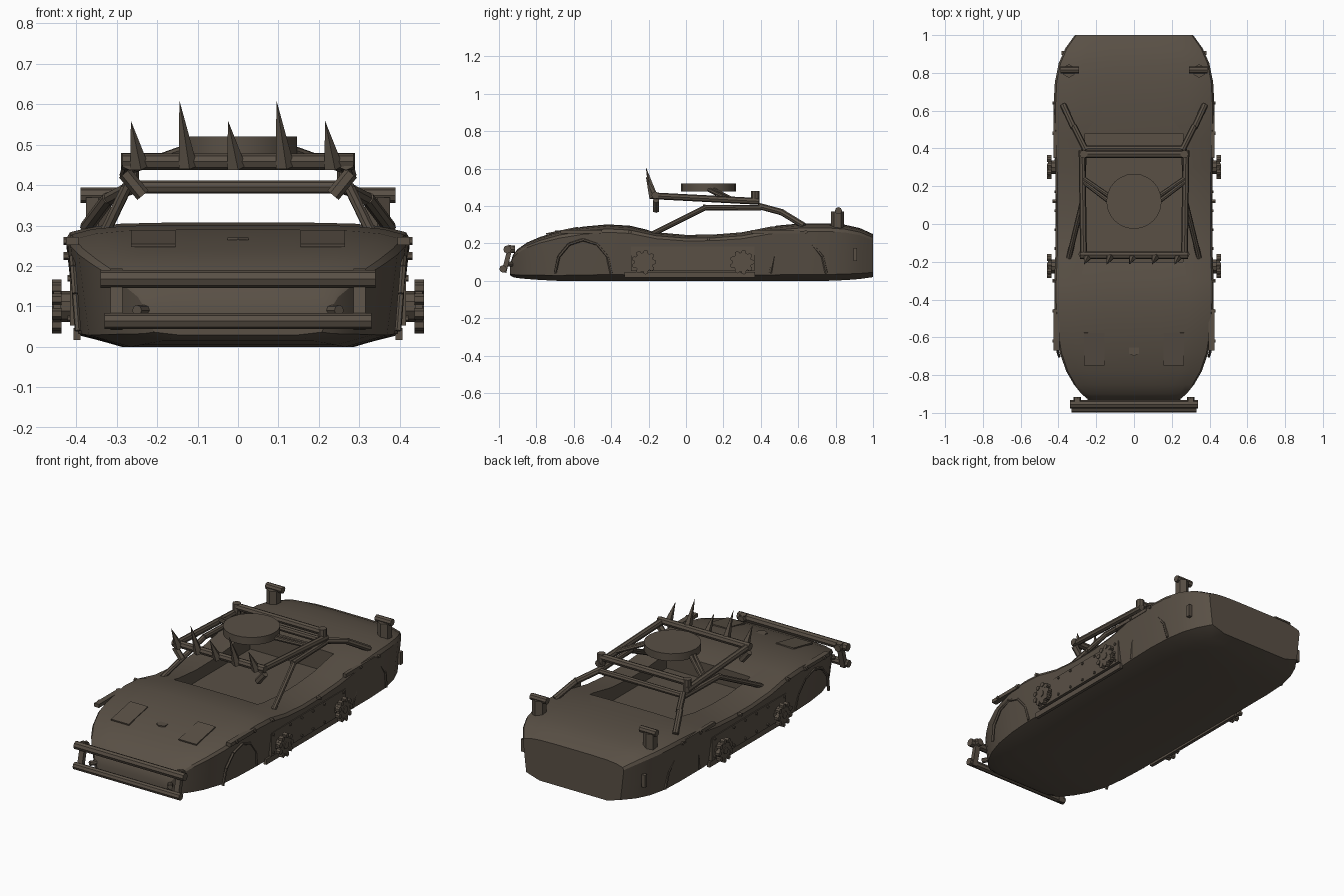
import bpy, bmesh, math
from mathutils import Vector, Matrix

if "Cube" in bpy.data.objects:
    bpy.data.objects.remove(bpy.data.objects["Cube"])

mat = bpy.data.materials.new("dull_brown_metal")
COLOUR = (0.10, 0.08, 0.06, 1)
mat.diffuse_color = COLOUR
mat.use_nodes = True
mat.node_tree.nodes["Principled BSDF"].inputs["Base Color"].default_value = COLOUR


def finish(bm, name, smooth=None):
    bmesh.ops.recalc_face_normals(bm, faces=bm.faces)
    mesh = bpy.data.meshes.new(name)
    bm.to_mesh(mesh)
    bm.free()
    mesh.materials.append(mat)
    obj = bpy.data.objects.new(name, mesh)
    bpy.context.collection.objects.link(obj)
    if smooth:
        bpy.ops.object.select_all(action='DESELECT')
        obj.select_set(True)
        bpy.context.view_layer.objects.active = obj
        bpy.ops.object.shade_smooth_by_angle(angle=math.radians(smooth))
    return obj


def rod(name, a, b, r, r2=None, sides=8, smooth=None):
    a, b = Vector(a), Vector(b)
    d = b - a
    bm = bmesh.new()
    bmesh.ops.create_cone(bm, cap_ends=True, segments=sides, radius1=r,
                          radius2=r if r2 is None else r2, depth=d.length)
    turn = d.to_track_quat('Z', 'Y').to_matrix().to_4x4()
    bm.transform(Matrix.Translation((a + b) / 2) @ turn)
    return finish(bm, name, smooth)


def box(name, centre, size, tilt=0):
    bm = bmesh.new()
    bmesh.ops.create_cube(bm, size=1)
    bm.transform(Matrix.Translation(centre) @ Matrix.Rotation(tilt, 4, 'X')
                 @ Matrix.Diagonal((*size, 1)))
    return finish(bm, name)


# Hull: stations of y, half width, bottom, top
stations = [
    (-.94, .22, .03, .09), (-.925, .245, .02, .14), (-.90, .275, .015, .17),
    (-.85, .315, .01, .205), (-.78, .355, .005, .235), (-.68, .39, 0, .265),
    (-.55, .41, 0, .29), (-.42, .418, 0, .302), (-.30, .418, 0, .295),
    (-.16, .412, 0, .262), (0, .41, 0, .248), (.15, .41, 0, .25),
    (.30, .413, 0, .262), (.45, .42, 0, .292), (.62, .422, 0, .308),
    (.75, .415, 0, .308), (.85, .395, .004, .30), (.93, .36, .01, .282),
    (1, .31, .02, .25)]
bm = bmesh.new()
rings = []
for y, w, lo, hi in stations:
    h = hi - lo
    half = [(.68, 0), (.945, .11), (.98, .5), (1.01, .86), (.985, .92),
            (.86, .965), (.68, .99), (.35, 1)]
    pts = [(w * u, lo + h * v) for u, v in half]
    pts += [(-x, z) for x, z in reversed(pts)]
    rings.append([bm.verts.new((x, y, z)) for x, z in pts])
for r0, r1 in zip(rings, rings[1:]):
    for i in range(len(r0)):
        j = (i + 1) % len(r0)
        bm.faces.new((r0[i], r0[j], r1[j], r1[i]))
bm.faces.new(rings[0])
bm.faces.new(rings[-1])
hull = finish(bm, "hull")

# Open cockpit
cutter = box("cockpit_cutter", (0, .14, .32), (.52, .68, .28))
cutter.hide_render = True
cut = hull.modifiers.new("cockpit", 'BOOLEAN')
cut.operation = 'DIFFERENCE'
cut.object = cutter
cut.solver = 'EXACT'
bpy.context.view_layer.objects.active = hull
hull.select_set(True)
bpy.ops.object.modifier_apply(modifier="cockpit")
bpy.data.objects.remove(cutter)
bpy.ops.object.select_all(action='DESELECT')
hull.select_set(True)
bpy.ops.object.shade_smooth_by_angle(angle=math.radians(28))

# Front bumper
rod("bumper_upper_bar", (-.34, -.955, .168), (.34, -.955, .168), .022)
rod("bumper_lower_bar", (-.33, -.978, .064), (.33, -.978, .064), .02)
for s in (1, -1):
    box("bumper_upright", (s * .30, -.955, .118), (.03, .025, .15), math.radians(-14))
    rod("bumper_bolt", (s * .30, -.96, .168), (s * .30, -.915, .168), .02)
    rod("bumper_bracket", (s * .25, -.96, .09), (s * .21, -.90, .09), .014)

# Roof frame
rod("frame_front_bar", (-.285, -.165, .458), (.285, -.165, .458), .02)
rod("frame_rear_upper_bar", (-.27, .37, .46), (.27, .37, .46), .02)
rod("frame_rear_lower_bar", (-.26, .40, .395), (.26, .40, .395), .016)
for s in (1, -1):
    rod("frame_side_bar", (s * .267, -.18, .455), (s * .275, .39, .425), .018)
    rod("frame_side_knob", (s * .267, .37, .415), (s * .267, .37, .48), .022)
    rod("lower_rail", (s * .275, .09, .392), (s * .265, .40, .39), .015)
    rod("front_leg", (s * .275, .11, .395), (s * .345, -.18, .25), .014)
    rod("rear_leg_upper", (s * .255, .39, .40), (s * .32, .52, .365), .017)
    rod("rear_leg_lower", (s * .32, .51, .368), (s * .375, .63, .295), .017)
    rod("front_stub", (s * .28, -.16, .43), (s * .235, -.16, .375), .018, sides=6)

# Roof drum and its struts
rod("roof_drum", (0, .12, .478), (0, .12, .52), .146, sides=24, smooth=30)
for s in (1, -1):
    for y0, y1 in ((.22, .16), (.24, .19)):
        rod("drum_strut", (s * .265, y0, .44), (s * .12, y1 - .05, .492), .012)

# Spikes
for i in range(5):
    x = -.26 + .12 * i
    top = .61 if i % 2 else .56
    rod("roof_spike", (x + .015, -.172, .445), (x - .005, -.215, top), .025, 0, sides=5)

for s in (1, -1):
    # Rear lamps
    rod("lamp_post", (s * .345, .81, .28), (s * .345, .81, .37), .036, sides=6)
    rod("lamp_bar", (s * .29, .815, .375), (s * .39, .815, .375), .019)

    # Hood plates following the slope
    box("hood_plate", (s * .21, -.662, .268), (.11, .175, .008), .2)

    # Side armour with rivets and lower skirt
    box("side_armour", (s * .405, .035, .118), (.022, .66, .13))
    box("side_skirt", (s * .398, .02, .032), (.018, .70, .03))
    for y in (-.28, -.13, -.03, .07, .17, .34):
        for z in (.07, .17):
            rod("rivet", (s * .41, y, z), (s * .422, y, z), .008, sides=6)

    # Toothed side wheels
    for y in (-.225, .30):
        rod("wheel_hub", (s * .40, y, .10), (s * .445, y, .10), .038, sides=10)
        rod("wheel_disc", (s * .438, y, .10), (s * .456, y, .10), .052, sides=14)
        rod("wheel_cap", (s * .45, y, .10), (s * .46, y, .10), .02, sides=8)
        for k in range(9):
            t = math.tau * k / 9
            c = (y + .053 * math.cos(t), .10 + .053 * math.sin(t))
            rod("wheel_tooth", (s * .436, *c), (s * .46, *c), .014, sides=6)

    # Shoulder plates and bolts
    box("front_shoulder_plate", (s * .41, -.56, .262), (.03, .22, .02))
    box("rear_shoulder_plate", (s * .417, .48, .262), (.02, .26, .02))
    for y in (-.62, -.46, -.30, .12, .48, .64):
        z = .225 if -.2 < y < .2 else .262
        rod("shoulder_bolt", (s * .41, y, z), (s * .432, y, z), .01, sides=6)
    box("rear_side_slot", (s * .375, .905, .14), (.02, .02, .07))

    # Wheel arch lips
    for centre in (-.55, .60):
        for k in range(6):
            a0, a1 = (math.pi * j / 6 for j in (k, k + 1))
            p, q = ((s * (.396 + .014 * math.sin(a)), centre + .15 * math.cos(a),
                     .04 + .18 * math.sin(a)) for a in (a0, a1))
            rod("arch_lip", p, q, .008, sides=6)

# Hood badge plate
rod("hood_cap", (0, -.67, .264), (0, -.67, .27), .03, sides=6)
